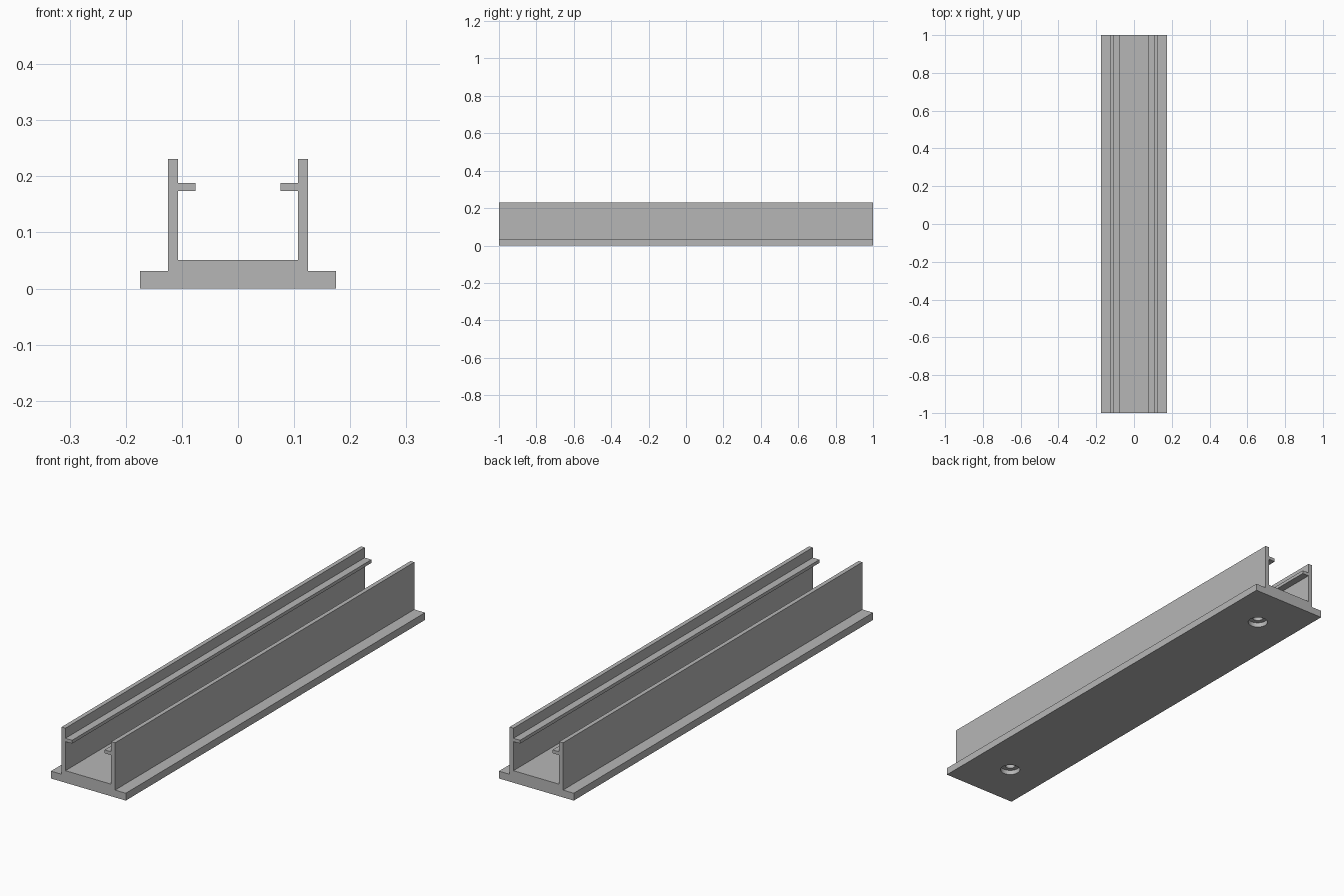
import bpy
import bmesh
from mathutils import Matrix

if "Cube" in bpy.data.objects:
    bpy.data.objects.remove(bpy.data.objects["Cube"], do_unlink=True)

grey = bpy.data.materials.new("grey metal")
grey.use_nodes = True
grey.diffuse_color = (0.47, 0.47, 0.47, 1)
grey.node_tree.nodes["Principled BSDF"].inputs["Base Color"].default_value = grey.diffuse_color


def make_object(name, bm):
    bmesh.ops.recalc_face_normals(bm, faces=bm.faces)
    mesh = bpy.data.meshes.new(name)
    bm.to_mesh(mesh)
    bm.free()
    mesh.materials.append(grey)
    obj = bpy.data.objects.new(name, mesh)
    bpy.context.collection.objects.link(obj)
    return obj


# Channel rail: half cross-section (x, z), mirrored and extruded along y
half = [(0.175, 0), (0.175, 0.031), (0.125, 0.031), (0.125, 0.231),
        (0.107, 0.231), (0.107, 0.188), (0.076, 0.188), (0.076, 0.174),
        (0.107, 0.174), (0.107, 0.051)]
section = half + [(-x, z) for x, z in reversed(half)]
bm = bmesh.new()
face = bm.faces.new([bm.verts.new((x, -1, z)) for x, z in section])
extruded = bmesh.ops.extrude_face_region(bm, geom=[face])["geom"]
bmesh.ops.translate(bm, vec=(0, 2, 0),
                    verts=[g for g in extruded if isinstance(g, bmesh.types.BMVert)])
rail = make_object("channel_rail", bm)


# Stepped screw recesses in the underside: wide bore, then a narrow one
def cut_bore(y, radius, top):
    bm = bmesh.new()
    bmesh.ops.create_cone(bm, cap_ends=True, segments=32, radius1=radius, radius2=radius,
                          depth=top + 0.02, matrix=Matrix.Translation((0, y, top / 2 - 0.01)))
    cutter = make_object("bore_cutter", bm)
    cutter.hide_render = True
    mod = rail.modifiers.new("bore", "BOOLEAN")
    mod.operation = "DIFFERENCE"
    mod.solver = "EXACT"
    mod.object = cutter
    bpy.context.view_layer.objects.active = rail
    bpy.ops.object.modifier_apply(modifier=mod.name)
    bpy.data.objects.remove(cutter, do_unlink=True)


for y in (-0.8, 0.8):
    for radius, top in ((0.04, 0.02), (0.021, 0.045)):
        cut_bore(y, radius, top)

# Smooth bore walls, keep profile edges sharp
bpy.ops.object.select_all(action="DESELECT")
rail.select_set(True)
bpy.context.view_layer.objects.active = rail
bpy.ops.object.shade_smooth_by_angle()
